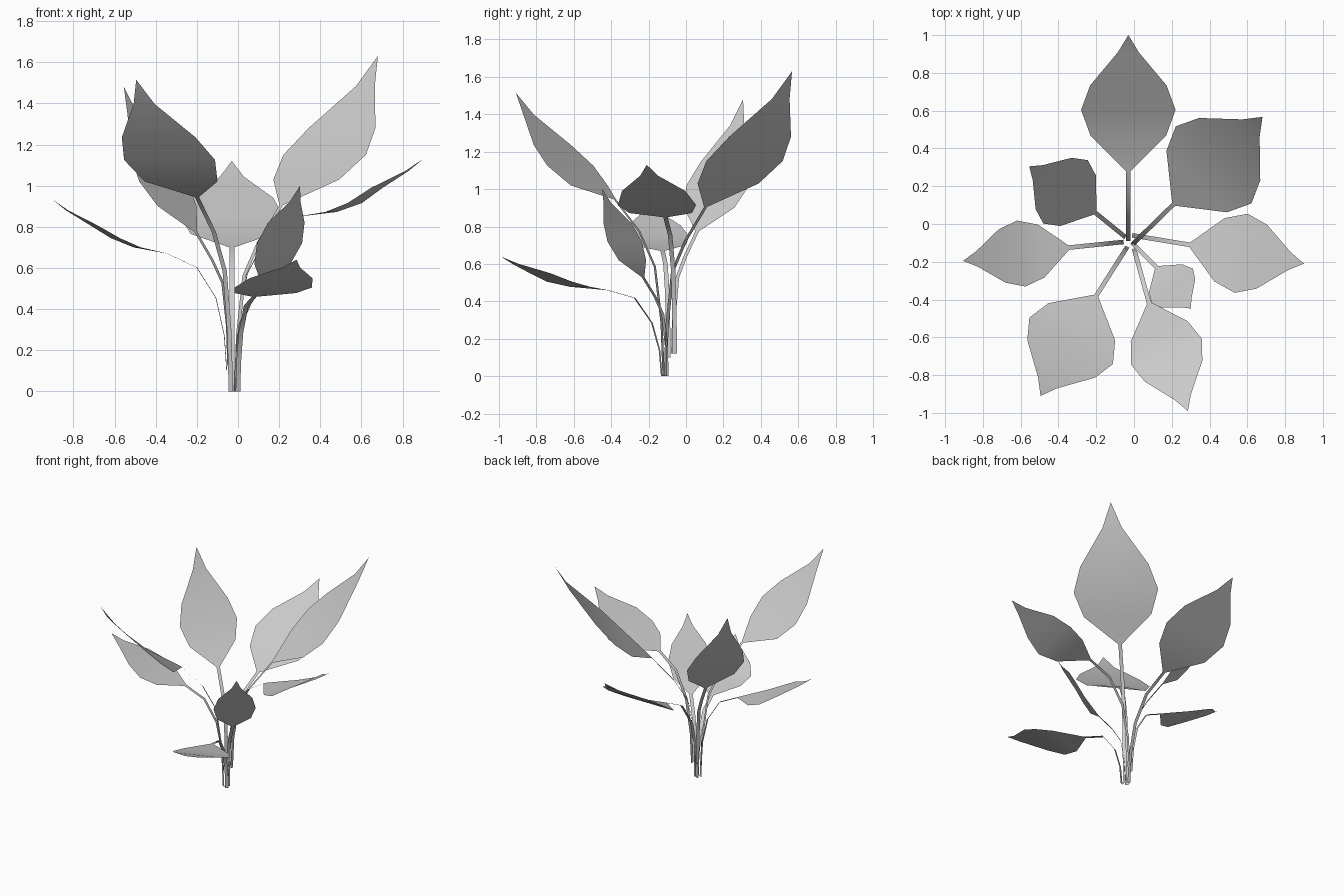
import bpy
from mathutils import Vector

if "Cube" in bpy.data.objects:
    bpy.data.objects.remove(bpy.data.objects["Cube"])

STEM_HW = 0.012
# fractions along the blade and matching width ratios
ROWS = [(0.26, 0.80), (0.45, 1.0), (0.63, 0.81)]


def frond(name, root, base, tip, half_width, row_z, knee):
    """Flat ribbon stem that widens into a pointed, upward curving blade."""
    root, base, tip = Vector(root), Vector(base), Vector(tip)
    along = (tip - base)
    side = Vector((-along.y, along.x, 0)).normalized()
    spine = []
    # stem: run fraction, rise fraction
    for run, rise in [(0, 0), (0.04, 0.30), (0.18, 0.62), (0.5, knee), (1, 1)]:
        p = root.lerp(base, run)
        p.z = root.z + (base.z - root.z) * rise
        spine.append((p, STEM_HW))
    # blade
    for (t, w), z in zip(ROWS, row_z):
        p = base.lerp(tip, t)
        p.z = z
        spine.append((p, half_width * w))
    p = base.lerp(tip, 0.87)
    p.z = row_z[-1] + (tip.z - row_z[-1]) * 0.58
    spine.append((p, half_width * 0.23))

    verts, faces = [], []
    for p, w in spine:
        verts += [p + side * w, p - side * w]
    for i in range(len(spine) - 1):
        a = 2 * i
        faces.append((a, a + 1, a + 3, a + 2))
    verts.append(tip)
    n = len(verts) - 1
    faces.append((n - 2, n - 1, n))
    mesh = bpy.data.meshes.new(name)
    mesh.from_pydata([tuple(v) for v in verts], [], faces)
    mesh.polygons.foreach_set("use_smooth", [True] * len(faces))
    # leaf upper side faces up
    mesh.flip_normals()
    mesh.update()
    if mesh.polygons[6].normal.z < 0:
        mesh.flip_normals()
    obj = bpy.data.objects.new(name, mesh)
    bpy.context.collection.objects.link(obj)
    return obj


# name, root, blade base, tip, half width, blade row heights, stem knee height
FRONDS = [
    ("leaf_back", (-.03, -.09, 0), (-.03, .28, .70), (-.03, 1.0, 1.12),
     .25, (.765, .85, .94), .87),
    ("leaf_back_right", (-.01, -.11, 0), (.21, .105, .905), (.68, .567, 1.63),
     .286, (1.03, 1.15, 1.28), .80),
    ("leaf_right", (-.01, -.06, .12), (.295, -.11, .85), (.90, -.21, 1.13),
     .212, (.872, .915, .99), .87),
    ("leaf_front_right", (0, -.13, 0), (.08, -.42, .46), (.285, -.99, .64),
     .20, (.478, .505, .55), .91),
    ("leaf_front_left", (-.035, -.12, 0), (-.2, -.38, .945), (-.495, -.91, 1.515),
     .253, (1.02, 1.125, 1.235), .82),
    ("leaf_back_left", (-.045, -.07, .12), (-.205, .06, .775), (-.555, .305, 1.48),
     .205, (.90, 1.02, 1.145), .79),
    ("leaf_left", (-.055, -.095, .10), (-.345, -.125, .67), (-.905, -.195, .935),
     .176, (.70, .745, .805), .88),
    ("leaf_small", (-.01, -.10, 0), (.12, -.23, .53), (.302, -.448, 1.0),
     .143, (.62, .72, .82), .80),
]
for f in FRONDS:
    frond(*f)
